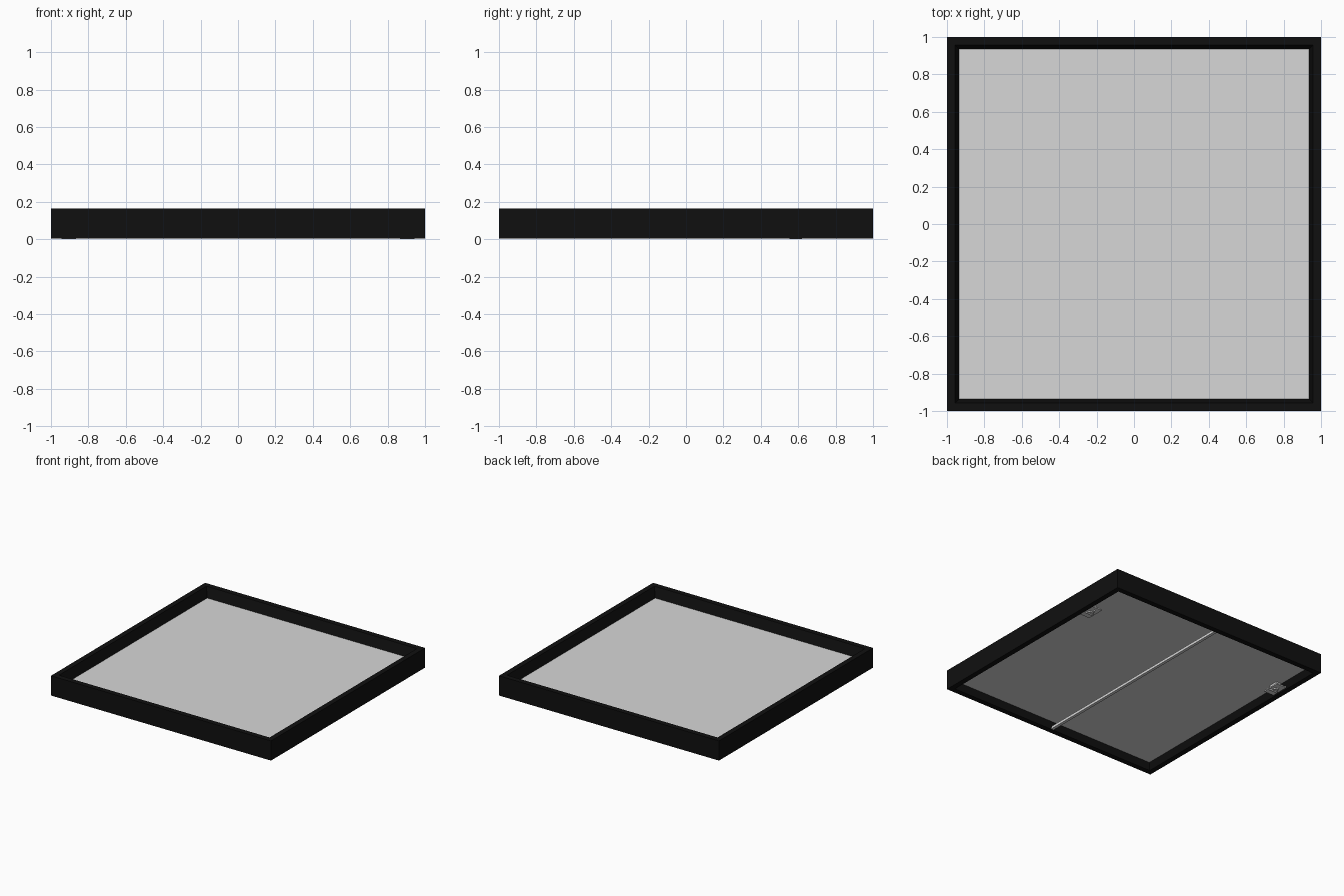
import bpy, bmesh
from mathutils import Matrix, Vector

if "Cube" in bpy.data.objects:
    bpy.data.objects.remove(bpy.data.objects["Cube"])


def material(name, rgb):
    m = bpy.data.materials.new(name)
    m.use_nodes = True
    m.diffuse_color = (*rgb, 1)
    m.node_tree.nodes["Principled BSDF"].inputs["Base Color"].default_value = (*rgb, 1)
    return m


BLACK = material("matte black", (0.005, 0.005, 0.005))
GREY = material("light grey", (0.68, 0.68, 0.68))


def finish(name, bm, mat):
    bmesh.ops.recalc_face_normals(bm, faces=bm.faces)
    mesh = bpy.data.meshes.new(name)
    bm.to_mesh(mesh)
    bm.free()
    mesh.materials.append(mat)
    ob = bpy.data.objects.new(name, mesh)
    bpy.context.collection.objects.link(ob)
    return ob


def box(name, low, high, mat):
    low, high = Vector(low), Vector(high)
    bm = bmesh.new()
    bmesh.ops.create_cube(bm, size=1, matrix=Matrix.Translation((low + high) / 2)
                          @ Matrix.Diagonal((*(high - low), 1)))
    return finish(name, bm, mat)


# Square frame: a profile of (half width, height) carried round four corners
profile = [(1, 0.003), (1, 0.165), (0.957, 0.165),
           (0.935, 0.083), (0.935, 0.055), (0.957, 0.003)]
corners = [(-1, -1), (1, -1), (1, 1), (-1, 1)]
bm = bmesh.new()
rings = [[bm.verts.new((cx * s, cy * s, z)) for s, z in profile] for cx, cy in corners]
for i, ring in enumerate(rings):
    after = rings[(i + 1) % len(rings)]
    for j in range(len(profile)):
        k = (j + 1) % len(profile)
        bm.faces.new((ring[j], ring[k], after[k], after[j]))
finish("frame", bm, BLACK)

# Recessed panel
box("panel", (-0.94, -0.94, 0.055), (0.94, 0.94, 0.082), GREY)

# Thin brace across the back
box("back_brace", (-0.012, -0.957, 0.005), (0.012, 0.957, 0.026), GREY)

# Hangers on the back: post, plate and three-sided ring
for side, label in ((1, "left"), (-1, "right")):
    x, y = side * 0.905, 0.575
    box(label + "_hanger_post", (x - 0.02, y - 0.04, 0.018), (x + 0.02, y + 0.04, 0.056), GREY)
    box(label + "_hanger_plate", (x - 0.045, y - 0.075, 0.01), (x + 0.045, y + 0.075, 0.02), GREY)
    bpy.ops.mesh.primitive_torus_add(major_segments=3, minor_segments=6, major_radius=0.04,
                                     minor_radius=0.006, location=(x, y, 0.0055),
                                     rotation=(0, 0, 1.5708))
    hook = bpy.context.object
    hook.name = label + "_hanger_ring"
    hook.data.materials.append(GREY)
